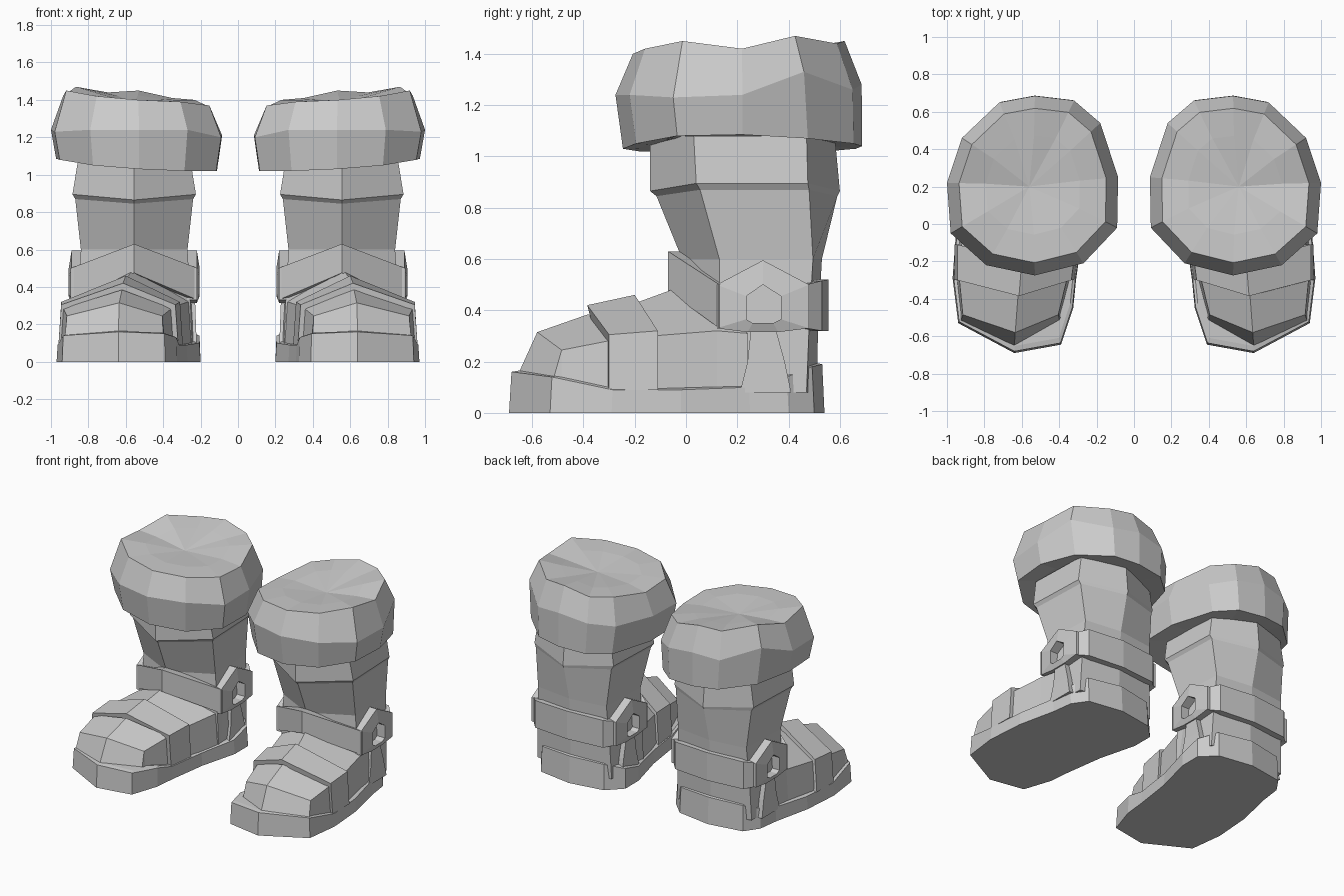
import bpy, bmesh

C = 0.555  # centre line of the right boot; the left one is mirrored


def make(name, verts, faces):
    me = bpy.data.meshes.new(name)
    me.from_pydata(verts, [], faces)
    bm = bmesh.new()
    bm.from_mesh(me)
    bmesh.ops.recalc_face_normals(bm, faces=bm.faces)
    bm.to_mesh(me)
    bm.free()
    ob = bpy.data.objects.new(name, me)
    bpy.context.collection.objects.link(ob)
    ob.modifiers.new("pair", 'MIRROR').use_clip = False
    return ob


def loft(name, rings, closed=False, tip=None):
    """Skin equal rings; cap the ends, join them, or finish in a fan tip."""
    n, m = len(rings[0]), len(rings)
    verts = [p for r in rings for p in r]
    faces = []
    for j in range(m if closed else m - 1):
        a, b = j * n, (j + 1) % m * n
        faces += [(a + i, a + (i + 1) % n, b + (i + 1) % n, b + i) for i in range(n)]
    if not closed:
        faces.append(tuple(range(n)))
        k = (m - 1) * n
        if tip:
            verts.append(tip)
            faces += [(k + i, k + (i + 1) % n, m * n) for i in range(n)]
        else:
            faces.append(tuple(range(k, k + n)))
    return make(name, verts, faces)


# Sole: outline with the height of its upper edge, raised at toe and heel
outline = [(.39, -.645, .15), (.64, -.69, .16), (.94, -.53, .14), (.97, -.29, .09),
           (.95, -.02, .09), (.89, .25, .10), (.87, .40, .14), (.80, .50, .18),
           (.55, .54, .19), (.30, .50, .18), (.20, .40, .14), (.20, .25, .10),
           (.27, -.02, .09), (.31, -.30, .09), (.325, -.45, .13)]


def inset(p, k, z):
    return (.59 + (p[0] - .59) * k, -.05 + (p[1] + .05) * k, z)


loft("sole", [[(x, y, 0) for x, y, z in outline],
              [inset(p, .985, p[2]) for p in outline],
              [inset(p, .94, p[2] + .005) for p in outline]])


# Foot pieces: cross-sections swept back at the sides
def section(xi, xm, xo, ys, yt, zs, zt, zb=.07):
    return [(xi - .015, ys, zb), (xi, ys, zs), (xm, yt, zt), (xo, ys, zs), (xo + .015, ys, zb)]


loft("toe_cap", [section(.40, .64, .925, -.515, -.655, .14, .15),
                 section(.405, .635, .915, -.485, -.58, .245, .315),
                 section(.355, .62, .935, -.28, -.38, .285, .385)])
loft("toe_band", [section(.335, .615, .945, -.30, -.385, .305, .42, .09),
                  section(.31, .60, .945, -.11, -.20, .32, .46, .09)])
loft("instep", [section(.33, .61, .925, -.13, -.22, .30, .42),
                section(.265, .56, .88, .12, .0, .32, .50),
                section(.25, .56, .865, .24, .1, .31, .50)])


# Ankle and shaft: six-sided rings with a lip
def hexring(z, yf, yc, yb, yk, w, dz=0):
    return [(C, yf, z), (C + w, yc, z + dz), (C + w * .95, yb, z + dz), (C, yk, z),
            (C - w * .95, yb, z + dz), (C - w, yc, z + dz)]


loft("shaft", [hexring(.08, -.03, .13, .47, .51, .31),
               hexring(.34, -.03, .13, .48, .515, .30),
               hexring(.60, -.015, .13, .495, .53, .285),
               hexring(.845, -.115, .055, .48, .59, .315, .025),
               hexring(.865, -.14, .04, .475, .60, .33, .03),
               hexring(1.08, -.14, .03, .47, .58, .30)])


# Ankle strap: front and back lengths between the buckles
def strap(name, stations):
    rings = []
    for x, y, zt, zb in stations:
        xi, yi = C + (x - C) * .8, .26 + (y - .26) * .78
        rings.append([(x, y, zb), (x, y, zt), (xi, yi, zt), (xi, yi, zb)])
    loft(name, rings)


strap("front_strap", [(C - .34, .13, .50, .33), (C, -.07, .63, .475), (C + .34, .13, .50, .33)])
strap("back_strap", [(C - .325, .47, .50, .33), (C - .27, .53, .515, .32), (C, .555, .52, .32),
                     (C + .27, .53, .515, .32), (C + .325, .47, .50, .33)])

# Buckle rings and the tabs running down to the sole, on both sides
outer = [(.12, .50), (.30, .595), (.48, .50), (.48, .33), (.36, .315), (.24, .315), (.12, .33)]
inner = [(.235, .455), (.30, .50), (.37, .455), (.37, .365), (.34, .35), (.26, .35), (.235, .365)]
for s, side in ((1, "outer"), (-1, "inner")):
    loft(side + "_buckle", [[(C + s * d, y, z) for y, z in prof] for prof, d in
                            ((outer, .26), (outer, .335), (inner, .35), (inner, .26))], closed=True)
    loft(side + "_tab", [[(C + s * .25, a, z), (C + s * d, a, z), (C + s * d, b, z), (C + s * .25, b, z)]
                         for a, b, z, d in ((.21, .41, .08, .335), (.24, .385, .20, .33),
                                            (.255, .345, .345, .325))])

# Puffy cuff: uneven twelve-sided rings with a dished top
wide = [(.09, -.02), (.27, -.21), (.53, -.275), (.79, -.22), (.98, -.05), (1.0, .22),
        (.92, .46), (.72, .65), (.53, .685), (.32, .66), (.18, .54), (.085, .25)]
mid_z = [1.20, 1.24, 1.24, 1.24, 1.23, 1.24, 1.33, 1.26, 1.28, 1.25, 1.22, 1.21]
low_z = [1.02, 1.02, 1.03, 1.05, 1.08, 1.085, 1.07, 1.05, 1.04, 1.03, 1.02, 1.02]
top_z = [1.37, 1.39, 1.40, 1.42, 1.45, 1.42, 1.47, 1.44, 1.45, 1.41, 1.40, 1.36]


def scaled(k, zs, dz=0):
    return [(.54 + (x - .54) * k, .21 + (y - .21) * k, z + dz) for (x, y), z in zip(wide, zs)]


low = [(x, y + (.03 if y > .4 else 0), z) for x, y, z in scaled(.94, low_z)]
loft("cuff", [scaled(.68, low_z, .015), low, scaled(1, mid_z), scaled(.86, top_z),
              scaled(.55, [z * .5 + .70 for z in top_z])], tip=(.56, .2, 1.38))
